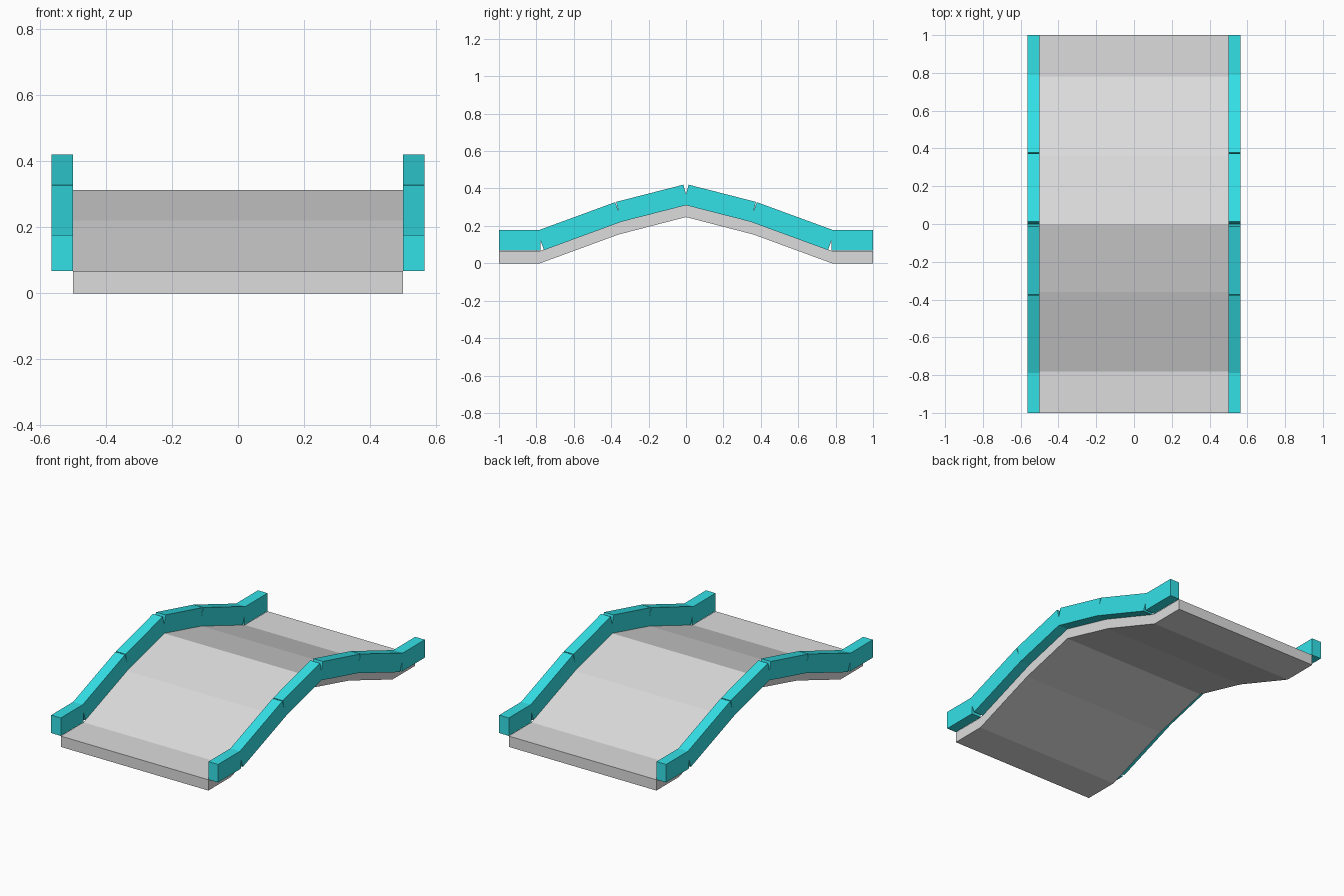
import bpy, bmesh
from mathutils import Vector

cube = bpy.data.objects.get("Cube")
if cube:
    bpy.data.objects.remove(cube, do_unlink=True)


def material(name, color):
    m = bpy.data.materials.new(name)
    m.use_nodes = True
    m.diffuse_color = color
    m.node_tree.nodes["Principled BSDF"].inputs["Base Color"].default_value = color
    return m


def extrude_profiles(name, profiles, x0, x1, mat):
    """Extrude closed (y, z) outlines from x0 to x1 into one flat-shaded object."""
    bm = bmesh.new()
    for outline in profiles:
        face = bm.faces.new([bm.verts.new((x0, y, z)) for y, z in outline])
        new = bmesh.ops.extrude_face_region(bm, geom=[face])["geom"]
        verts = [v for v in new if isinstance(v, bmesh.types.BMVert)]
        bmesh.ops.translate(bm, verts=verts, vec=(x1 - x0, 0, 0))
    bmesh.ops.recalc_face_normals(bm, faces=bm.faces)
    mesh = bpy.data.meshes.new(name)
    bm.to_mesh(mesh)
    bm.free()
    mesh.materials.append(mat)
    obj = bpy.data.objects.new(name, mesh)
    bpy.context.collection.objects.link(obj)
    return obj


def mirrored(half):
    """Continue a front-half path, ending at y = 0, to the back."""
    return half + [(-y, z) for y, z in reversed(half[:-1])]


grey = material("Light Grey", (0.72, 0.72, 0.72, 1))
cyan = material("Cyan", (0.034, 0.77, 0.82, 1))

# Arched deck: one continuous slab
THICK = 0.066
under = mirrored([(-1, 0), (-0.78, 0), (-0.36, 0.154), (0, 0.247)])
top = [(y, z + THICK) for y, z in under]
extrude_profiles("deck", [under + top[::-1]], -0.5, 0.5, grey)

# Side rails: straight square-ended beams meeting at their mid-lines
HALF = 0.055
path = mirrored([(-1, 0.122), (-0.778, 0.122), (-0.36, 0.275), (0, 0.367)])
beams = []
for a, b in zip(path, path[1:]):
    a, b = Vector(a), Vector(b)
    d = (b - a).normalized()
    n = Vector((-d.y, d.x)) * HALF
    beams.append([a - n, b - n, b + n, a + n])

for name, side in (("left_rail", 1), ("right_rail", -1)):
    extrude_profiles(name, beams, side * 0.5, side * 0.565, cyan)
